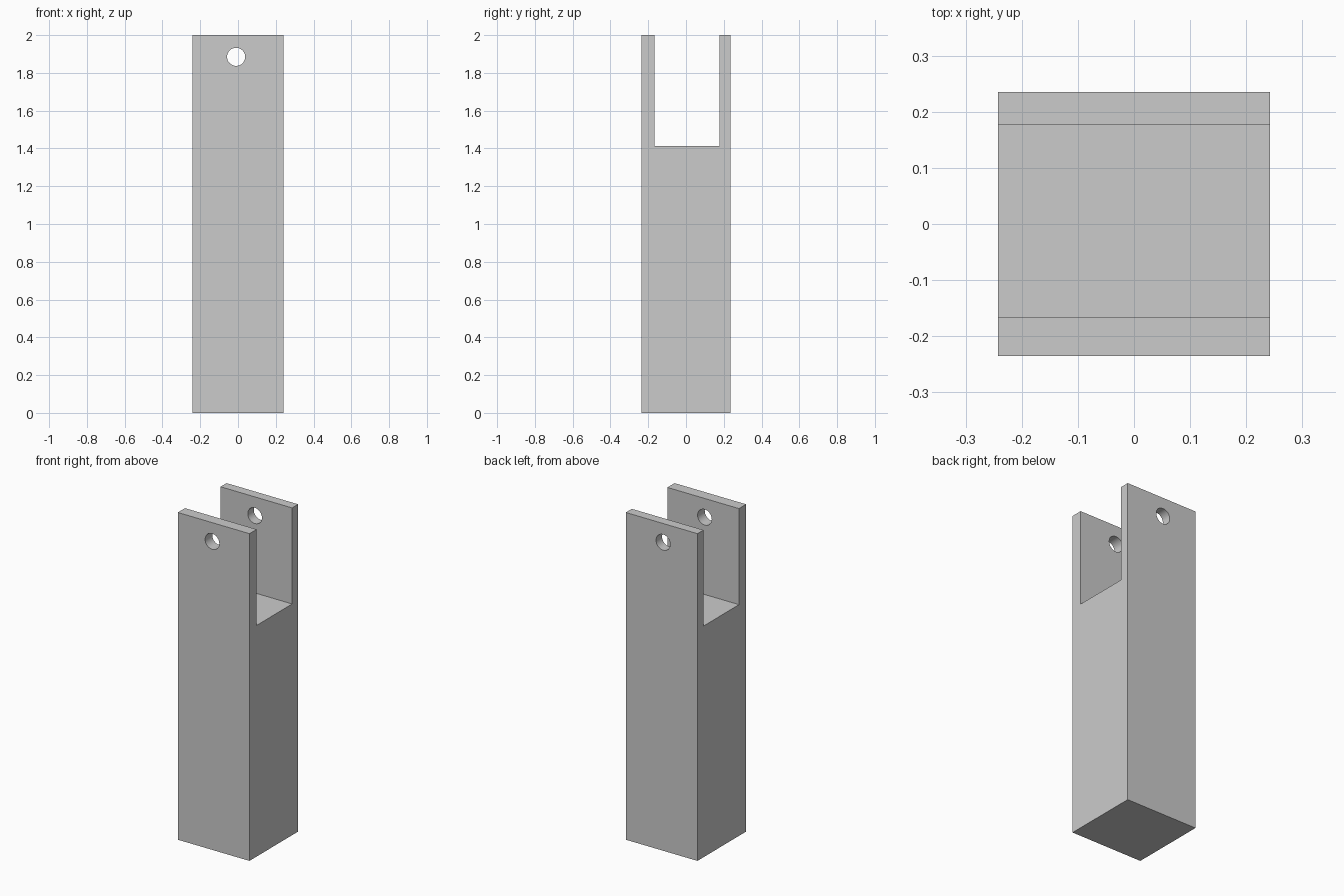
import bpy, bmesh, math

if "Cube" in bpy.data.objects:
    bpy.data.objects.remove(bpy.data.objects["Cube"])

HALF_X, HALF_Y, TOP = 0.242, 0.235, 2.0
SLOT_FRONT, SLOT_BACK, SLOT_FLOOR = -0.166, 0.177, 1.413
HOLE_X, HOLE_Z, HOLE_R = -0.01, 1.885, 0.048

# Forked post: side profile extruded across its width
profile = [(-HALF_Y, 0), (HALF_Y, 0), (HALF_Y, TOP), (SLOT_BACK, TOP),
           (SLOT_BACK, SLOT_FLOOR), (SLOT_FRONT, SLOT_FLOOR),
           (SLOT_FRONT, TOP), (-HALF_Y, TOP)]
bm = bmesh.new()
face = bm.faces.new([bm.verts.new((-HALF_X, y, z)) for y, z in profile])
ext = bmesh.ops.extrude_face_region(bm, geom=[face])
verts = [v for v in ext["geom"] if isinstance(v, bmesh.types.BMVert)]
bmesh.ops.translate(bm, verts=verts, vec=(2 * HALF_X, 0, 0))
bmesh.ops.recalc_face_normals(bm, faces=bm.faces)
mesh = bpy.data.meshes.new("forked_post")
bm.to_mesh(mesh)
bm.free()
post = bpy.data.objects.new("forked_post", mesh)
bpy.context.collection.objects.link(post)

# Pin hole through both prongs
bpy.ops.mesh.primitive_cylinder_add(vertices=32, radius=HOLE_R, depth=1,
                                    location=(HOLE_X, 0, HOLE_Z),
                                    rotation=(math.pi / 2, 0, 0))
cutter = bpy.context.object
cutter.name = "pin_hole_cutter"
cut = post.modifiers.new("pin_hole", 'BOOLEAN')
cut.operation = 'DIFFERENCE'
cut.solver = 'EXACT'
cut.object = cutter

# Apply the cut, drop the cutter, smooth the hole walls
bpy.ops.object.select_all(action='DESELECT')
post.select_set(True)
bpy.context.view_layer.objects.active = post
bpy.ops.object.modifier_apply(modifier=cut.name)
bpy.data.objects.remove(cutter, do_unlink=True)
bpy.ops.object.shade_smooth_by_angle(angle=math.radians(30))
